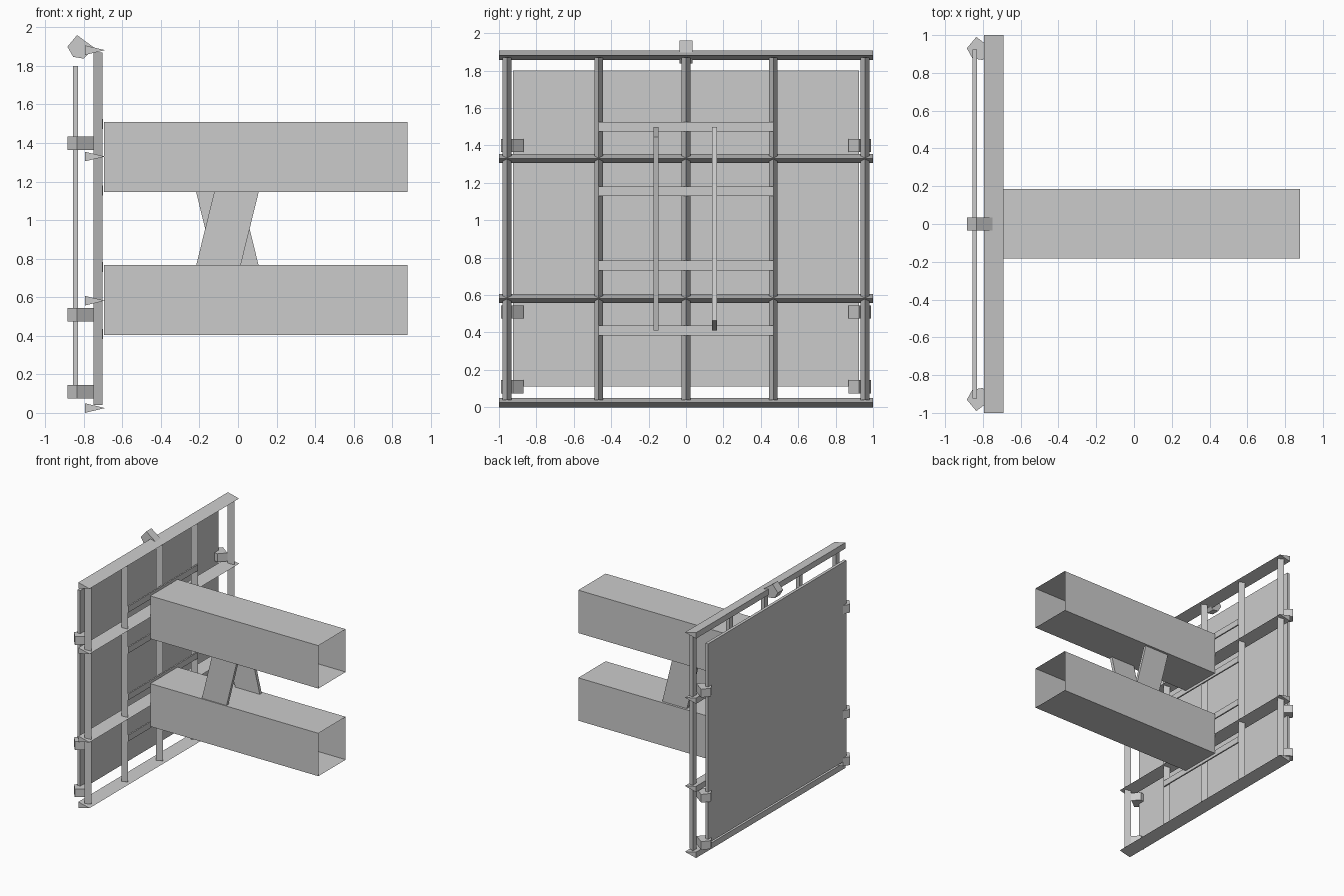
import bpy, bmesh, math
from mathutils import Matrix, Vector

if "Cube" in bpy.data.objects:
    bpy.data.objects.remove(bpy.data.objects["Cube"])

GREY = (0.6, 0.6, 0.6, 1)
steel = bpy.data.materials.new("plain grey")
steel.use_nodes = True
steel.diffuse_color = GREY
steel.node_tree.nodes["Principled BSDF"].inputs["Base Color"].default_value = GREY


def extrude(name, profile, offset, capped=True):
    """Sweep a closed 3D outline along an offset vector."""
    bm = bmesh.new()
    start = [bm.verts.new(p) for p in profile]
    end = [bm.verts.new(Vector(p) + Vector(offset)) for p in profile]
    n = len(start)
    for i in range(n):
        j = (i + 1) % n
        bm.faces.new((start[i], start[j], end[j], end[i]))
    if capped:
        bm.faces.new(start[::-1])
        bm.faces.new(end)
    bmesh.ops.recalc_face_normals(bm, faces=bm.faces)
    mesh = bpy.data.meshes.new(name)
    bm.to_mesh(mesh)
    bm.free()
    mesh.materials.append(steel)
    obj = bpy.data.objects.new(name, mesh)
    bpy.context.collection.objects.link(obj)
    return obj


def box(name, x, y, z, capped=True):
    """Box from ranges, swept along x."""
    outline = [(x[0], y[0], z[0]), (x[0], y[1], z[0]),
               (x[0], y[1], z[1]), (x[0], y[0], z[1])]
    return extrude(name, outline, (x[1] - x[0], 0, 0), capped)


# Backing panel
box("panel", (-0.855, -0.83), (-0.925, 0.925), (0.112, 1.8))

# Wedge-shaped horizontal rails
for z in (0.025, 0.582, 1.33, 1.882):
    extrude("rail", [(-0.795, -1, z - 0.025), (-0.69, -1, z), (-0.795, -1, z + 0.025)],
            (0, 2, 0))

# Wedge-shaped upright posts
for y in (-0.957, -0.467, 0, 0.467, 0.957):
    extrude("post", [(-0.75, y - 0.023, 0.04), (-0.702, y, 0.04), (-0.75, y + 0.023, 0.04)],
            (0, 0, 1.83))

# Flat cross bars that carry the beams
for z in (0.41, 0.758, 1.155, 1.5):
    box("cross_bar", (-0.712, -0.7), (-0.467, 0.467), (z - 0.026, z + 0.026))

# Hollow, open-ended beams
for name, z in (("lower_beam", 0.403), ("upper_beam", 1.145)):
    box(name, (-0.694, 0.88), (-0.182, 0.184), (z, z + 0.363), capped=False)

# Crossed braces between the beams
for y, tilt in ((-0.16, 1), (0.152, -1)):
    brace = box("brace", (-0.112, 0.112), (-0.013, 0.013), (-0.533, 0.533))
    brace.data.transform(Matrix.Translation((-0.055, y, 0.955))
                         @ Matrix.Rotation(tilt * math.radians(13.8), 4, "Y"))

# Five-sided clips: (x, distance outward from the panel edge)
CLIP = [(-0.885, 0.05), (-0.835, 0.11), (-0.747, 0.045), (-0.8, -0.012), (-0.855, -0.003)]
extrude("top_clip", [(x, -0.035, 1.85 + r) for x, r in CLIP], (0, 0.07, 0))
for side in (-1, 1):
    for z in (0.075, 0.475, 1.365):
        extrude("side_clip", [(x, side * (0.88 + r), z) for x, r in CLIP], (0, 0, 0.07))
